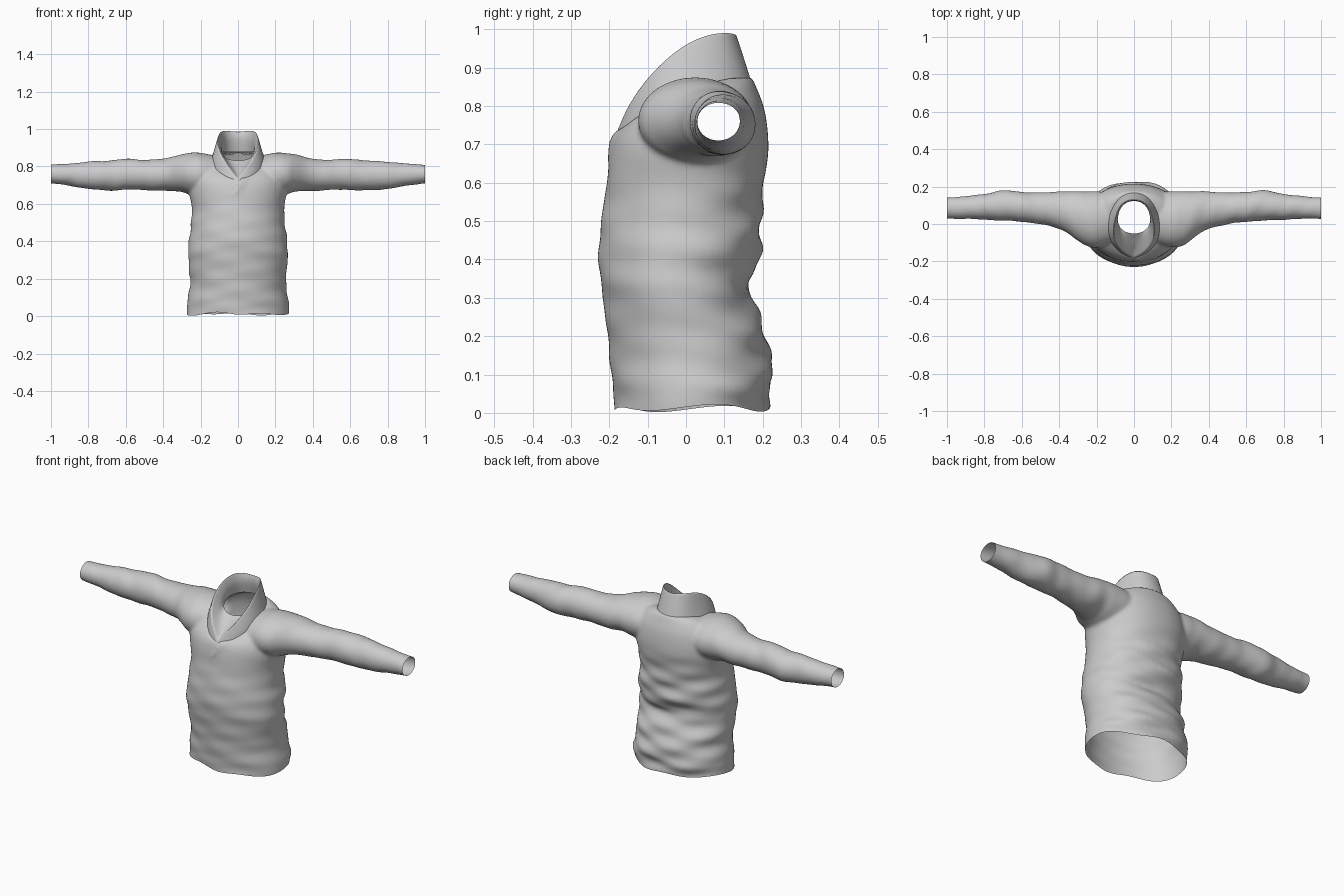
import bpy, bmesh, math

if "Cube" in bpy.data.objects:
    bpy.data.objects.remove(bpy.data.objects["Cube"])

SEG = 64


def spline(rows, sub):
    """Catmull-Rom interpolation through rows of numbers."""
    out, n = [], len(rows)
    for i in range(n - 1):
        p = [rows[max(0, min(n - 1, i + k))] for k in (-1, 0, 1, 2)]
        for s in range(sub):
            t = s / sub
            out.append([0.5 * (2 * b + (c - a) * t + (2 * a - 5 * b + 4 * c - d) * t * t
                               + (3 * b - a - 3 * c + d) * t ** 3) for a, b, c, d in zip(*p)])
    return out + [list(rows[-1])]


def loft(name, rings, caps=None):
    """Skin closed rings; optionally close both ends with a fan to a point."""
    bm = bmesh.new()
    vs = [[bm.verts.new(p) for p in r] for r in rings]
    n = len(vs[0])
    for a, b in zip(vs, vs[1:]):
        for i in range(n):
            j = (i + 1) % n
            bm.faces.new((a[i], a[j], b[j], b[i]))
    if caps:
        for ring, tip in zip((vs[0], vs[-1]), caps):
            c = bm.verts.new(tip)
            for i in range(n):
                bm.faces.new((ring[i], ring[(i + 1) % n], c))
    bmesh.ops.recalc_face_normals(bm, faces=bm.faces[:])
    me = bpy.data.meshes.new(name)
    bm.to_mesh(me)
    bm.free()
    ob = bpy.data.objects.new(name, me)
    bpy.context.collection.objects.link(ob)
    return ob


def spow(v, e):
    return math.copysign(abs(v) ** e, v)


# Torso: half width, front y, back y, front z, back z
BODY = [
    (.270, -.185, .212, -.10, -.10), (.274, -.187, .215, .02, .02),
    (.268, -.195, .225, .10, .10), (.256, -.200, .217, .16, .16),
    (.260, -.208, .201, .23, .23), (.266, -.219, .165, .32, .32),
    (.265, -.225, .172, .36, .36), (.261, -.228, .195, .42, .42),
    (.250, -.221, .196, .50, .50), (.248, -.208, .202, .59, .59),
    (.265, -.201, .215, .655, .69), (.255, -.195, .206, .69, .785),
    (.212, -.190, .183, .712, .850), (.140, -.182, .170, .73, .878)]


def body_ring(row):
    w, yf, yb, zf, zb = row
    pts = []
    for k in range(SEG):
        a = 2 * math.pi * k / SEG
        c, s = math.cos(a), math.sin(a)
        f = ((1 - s) / 2) ** 2
        z = zb + (zf - zb) * f
        # slanting fabric folds, stronger on the back
        fade = max(0, min(1, (0.7 - z) / 0.2))
        amp = (.0015 + .003 * max(0, s + .2)) * fade
        r = amp * (math.sin(48 * z + 5 * c + 1) + .7 * math.sin(71 * z - 4 * c + 2 * s))
        e = .98 if s < 0 else .93
        y = (yf + yb) / 2 + ((yb - yf) / 2 + r) * spow(s, e)
        pts.append(((w + r) * spow(c, e), y, z))
    return pts


body = loft("sweater_body", [body_ring(r) for r in spline(BODY, 6)],
            [(0, 0, -.1), (0, 0, .82)])

# Sleeve: x, centre y, half depth, centre z, half height
SLEEVE = [
    (.10, .030, .130, .755, .098), (.20, .025, .150, .760, .113),
    (.26, .030, .145, .762, .110), (.31, .045, .128, .765, .099),
    (.39, .073, .102, .756, .087), (.50, .083, .085, .755, .081),
    (.60, .092, .080, .758, .083), (.70, .099, .081, .751, .080),
    (.80, .092, .069, .753, .073), (.90, .088, .061, .756, .060),
    (1.0, .085, .057, .760, .050), (1.06, .085, .056, .760, .048)]


def sleeve_ring(row, side):
    x, yc, ry, zc, rz = row
    pts = []
    for k in range(SEG):
        a = 2 * math.pi * k / SEG
        r = 1 + min(1, x * 2) * (.016 * math.sin(34 * x + 2.2 * math.sin(a + side) + side)
                                 + .012 * math.sin(60 * x - 3 * math.cos(a) + side))
        pts.append((side * x, yc + ry * r * math.cos(a), zc + rz * r * math.sin(a)))
    return pts


for side, label in ((1, "left"), (-1, "right")):
    sleeve = loft(label + "_sleeve", [sleeve_ring(r, side) for r in spline(SLEEVE, 6)],
                  [(side * .10, .03, .75), (side * 1.06, .085, .76)])
    sleeve.hide_render = True
    m = body.modifiers.new("join_" + label, 'BOOLEAN')
    m.operation, m.solver, m.object = 'UNION', 'EXACT', sleeve

# Even out the joined cloth
m = body.modifiers.new("even", 'REMESH')
m.mode, m.voxel_size = 'VOXEL', .008
bpy.context.view_layer.update()
mesh = bpy.data.meshes.new_from_object(
    body.evaluated_get(bpy.context.evaluated_depsgraph_get()))
body.modifiers.clear()
body.data = mesh
for label in ("left_sleeve", "right_sleeve"):
    bpy.data.objects.remove(bpy.data.objects[label])

# Open the hem, cuffs and neck
bm = bmesh.new()
bm.from_mesh(mesh)
for _ in range(5):
    bmesh.ops.smooth_vert(bm, verts=bm.verts[:], factor=.5,
                          use_axis_x=True, use_axis_y=True, use_axis_z=True)
for co, no in (((0, 0, 0), (0, 0, -1)), ((1, 0, 0), (1, 0, 0)), ((-1, 0, 0), (-1, 0, 0))):
    bmesh.ops.bisect_plane(bm, geom=bm.verts[:] + bm.edges[:] + bm.faces[:],
                           plane_co=co, plane_no=no, clear_outer=True)
hole = []
for f in bm.faces:
    c = f.calc_center_median()
    if c.z > .6 and (c.x / .128) ** 2 + ((c.y + .006) / .157) ** 2 < 1:
        hole.append(f)
bmesh.ops.delete(bm, geom=hole, context='FACES')
for v in bm.verts:
    x, y, z = v.co
    if z < .1:  # wavy hem
        a = math.atan2(y, x)
        v.co.z += (.012 + .006 * math.sin(5 * a) + .004 * math.sin(3 * a + 1)) * (1 - z / .1)
    d = x - .02 - (z - .74) * .5
    if y < -.1 and z > .64 and 0 < d < .05:  # slanting placket fold below the collar
        v.co.y -= .008 * (1 - d / .05) * min(1, (z - .64) / .05)
bm.to_mesh(mesh)
bm.free()

# Collar: half rows running from back to front, outside base to inner edge
COLLAR = [
    [(0, .180, .865), (.09, .15, .862), (.150, .03, .835), (.150, -.065, .80), (.082, -.158, .75), (0, -.188, .70)],
    [(0, .164, .92), (.088, .130, .92), (.125, .03, .905), (.142, -.068, .845), (.085, -.150, .778), (0, -.186, .725)],
    [(0, .137, .985), (.074, .115, 1.0), (.104, .025, .988), (.116, -.072, .915), (.066, -.150, .815), (0, -.178, .735)],
    [(0, .127, .955), (.066, .10, .955), (.088, .03, .925), (.084, -.045, .87), (.048, -.095, .81), (0, -.12, .765)],
    [(0, .147, .88), (.072, .117, .88), (.094, .04, .875), (.080, -.02, .85), (.042, -.046, .835), (0, -.053, .83)]]
rows = [h + [(-x, y, z) for x, y, z in h[-2:0:-1]] for h in COLLAR]
collar = loft("collar", rows)
# Crisp fold along the top rim and the front point
bm = bmesh.new()
bm.from_mesh(collar.data)
bm.verts.ensure_lookup_table()
crease = bm.edges.layers.float.new("crease_edge")
for e in bm.edges:
    i, j = (v.index for v in e.verts)
    if i // 10 == 2 and j // 10 == 2:
        e[crease] = .45
    elif i % 10 == 5 and j % 10 == 5 and max(i, j) < 40:
        e[crease] = .8
bm.to_mesh(collar.data)
bm.free()
m = collar.modifiers.new("soften", 'SUBSURF')
m.levels = m.render_levels = 3

for ob in (body, collar):
    for p in ob.data.polygons:
        p.use_smooth = True
